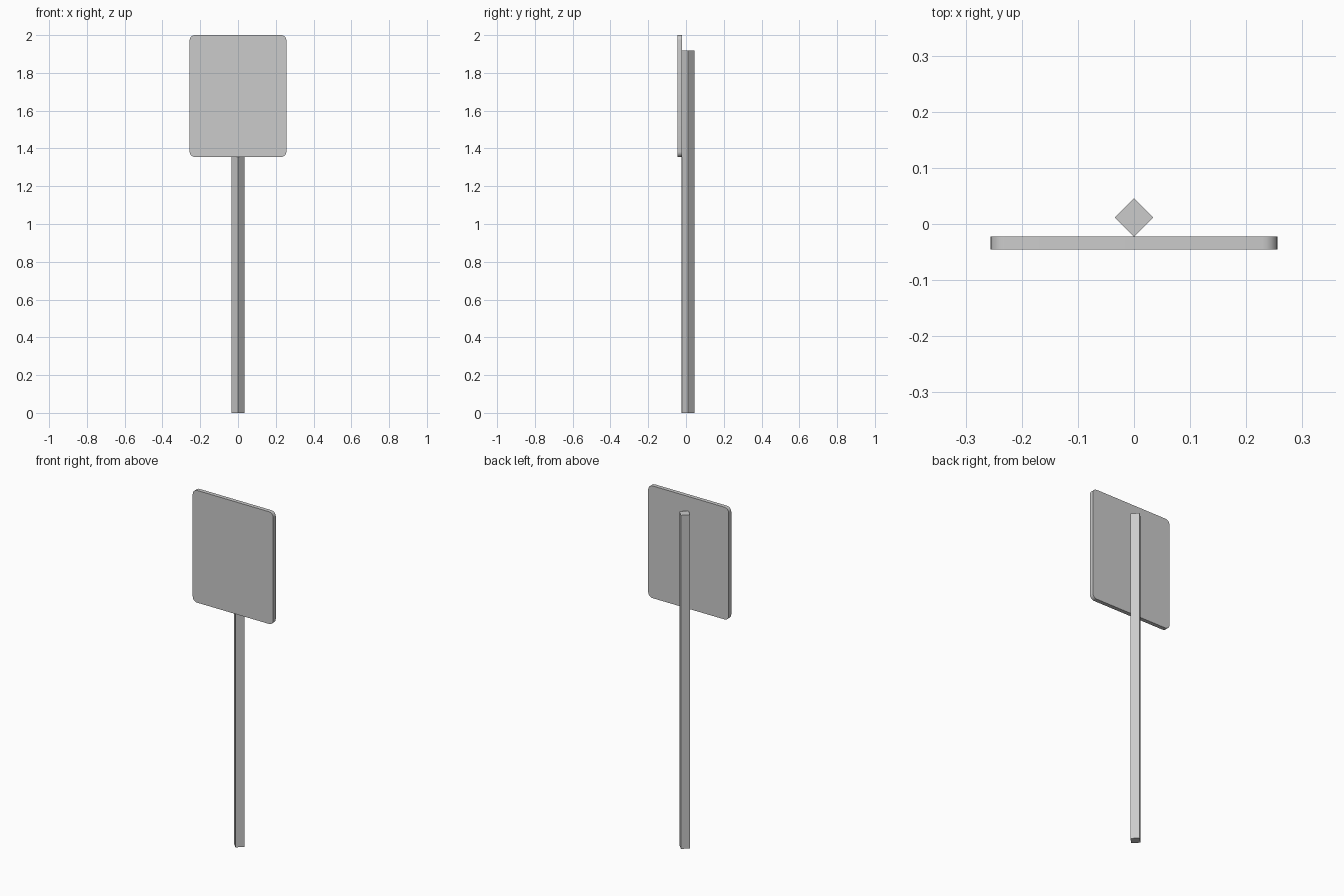
import bpy
import bmesh
from math import cos, sin, pi
from mathutils import Vector

if "Cube" in bpy.data.objects:
    bpy.data.objects.remove(bpy.data.objects["Cube"])


def prism(name, profile, direction):
    """Extrude a closed planar profile along a direction into a solid."""
    bm = bmesh.new()
    face = bm.faces.new([bm.verts.new(p) for p in profile])
    grown = bmesh.ops.extrude_face_region(bm, geom=[face], use_keep_orig=True)
    verts = [g for g in grown["geom"] if isinstance(g, bmesh.types.BMVert)]
    bmesh.ops.translate(bm, verts=verts, vec=Vector(direction))
    bmesh.ops.recalc_face_normals(bm, faces=bm.faces)
    mesh = bpy.data.meshes.new(name)
    bm.to_mesh(mesh)
    bm.free()
    obj = bpy.data.objects.new(name, mesh)
    bpy.context.collection.objects.link(obj)
    return obj


def rounded_rect(half_w, z0, z1, r, y, steps=5):
    """Outline of a rounded rectangle in the xz plane."""
    corners = [(half_w - r, z1 - r), (r - half_w, z1 - r),
               (r - half_w, z0 + r), (half_w - r, z0 + r)]
    points = []
    for i, (cx, cz) in enumerate(corners):
        for s in range(steps + 1):
            a = (i + s / steps) * pi / 2
            points.append((cx + r * cos(a), y, cz + r * sin(a)))
    return points


# Sign panel with rounded corners
panel = prism("sign_panel", rounded_rect(0.256, 1.355, 2.0, 0.027, -0.0455), (0, 0.023, 0))

# Square post turned 45 degrees, its front edge touching the panel
R, CY = 0.034, 0.0115
post = prism("post", [(R * cos(k * pi / 2), CY + R * sin(k * pi / 2), 0) for k in range(4)],
             (0, 0, 1.918))

# Smooth the rounded corners only
bpy.ops.object.select_all(action='DESELECT')
panel.select_set(True)
bpy.context.view_layer.objects.active = panel
bpy.ops.object.shade_smooth_by_angle(angle=pi / 6)
